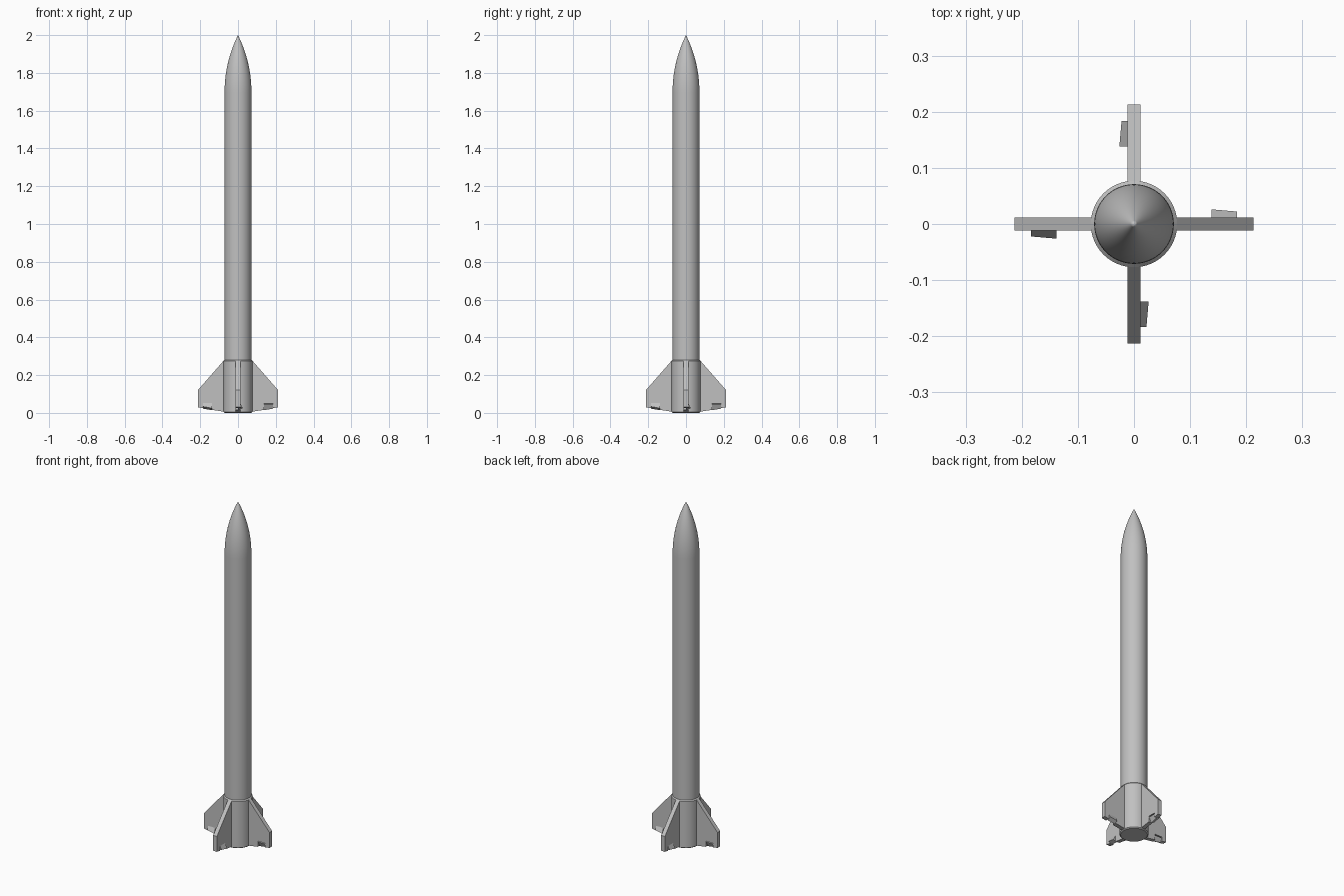
import bpy, bmesh, math
from mathutils import Matrix

cube = bpy.data.objects.get("Cube")
if cube:
    bpy.data.objects.remove(cube, do_unlink=True)

grey = bpy.data.materials.new("light_grey")
grey.use_nodes = True
colour = (0.53, 0.53, 0.53, 1)
grey.diffuse_color = colour
grey.node_tree.nodes["Principled BSDF"].inputs["Base Color"].default_value = colour

BODY_R, SLEEVE_R, FIN_R = 0.071, 0.077, 0.213
NOSE_Z, TOP_Z = 1.70, 2.0
HALF_T = 0.012
HINGE_Z, FLAP_IN, FLAP_OUT = 0.05, 0.137, 0.185
FLAP_ANGLE = math.radians(27)


def add_object(name, bm, smooth=False):
    bmesh.ops.recalc_face_normals(bm, faces=bm.faces)
    mesh = bpy.data.meshes.new(name)
    bm.to_mesh(mesh)
    bm.free()
    mesh.materials.append(grey)
    obj = bpy.data.objects.new(name, mesh)
    bpy.context.collection.objects.link(obj)
    if smooth:
        bpy.ops.object.select_all(action='DESELECT')
        obj.select_set(True)
        bpy.context.view_layer.objects.active = obj
        bpy.ops.object.shade_smooth_by_angle(angle=math.radians(30))
    return obj


def lathe(name, profile, steps=64):
    """Spin a closed (radius, z) outline around the vertical axis."""
    bm = bmesh.new()
    verts = [bm.verts.new((r, 0, z)) for r, z in profile]
    edges = [bm.edges.new(pair) for pair in zip(verts, verts[1:])]
    bmesh.ops.spin(bm, geom=verts + edges, cent=(0, 0, 0), axis=(0, 0, 1),
                   angle=math.tau, steps=steps)
    bmesh.ops.remove_doubles(bm, verts=bm.verts, dist=1e-5)
    return add_object(name, bm, smooth=True)


def plate(name, outline, half, transform):
    """Extrude an (x, z) outline to a plate centred on y = 0."""
    bm = bmesh.new()
    face = bm.faces.new([bm.verts.new((x, -half, z)) for x, z in outline])
    side = bmesh.ops.extrude_face_region(bm, geom=[face])["geom"]
    moved = [g for g in side if isinstance(g, bmesh.types.BMVert)]
    bmesh.ops.translate(bm, verts=moved, vec=(0, 2 * half, 0))
    bmesh.ops.transform(bm, matrix=transform, verts=bm.verts)
    return add_object(name, bm)


def fin_bottom(x):
    """Height of the sloping lower fin edge."""
    return 0.005 + 0.025 * (x - SLEEVE_R) / (FIN_R - SLEEVE_R)


# Body tube
lathe("body_tube", [(0, 0.001), (BODY_R, 0.001), (BODY_R, NOSE_Z)])

# Ogive nose cone
length = TOP_Z - NOSE_Z
arc_r = (BODY_R ** 2 + length ** 2) / (2 * BODY_R)
nose = []
for i in range(25):
    h = length * i / 24
    nose.append((max(0, math.sqrt(arc_r ** 2 - h ** 2) + BODY_R - arc_r), NOSE_Z + h))
lathe("nose_cone", nose)

# Fin sleeve with chamfered ends
lathe("fin_sleeve", [(0, 0), (BODY_R, 0), (SLEEVE_R, 0.005),
                     (SLEEVE_R, 0.275), (BODY_R, 0.281)])

# Four notched fins, each with a deflected control flap
fin_outline = [
    (BODY_R - 0.005, 0.005), (FLAP_IN, fin_bottom(FLAP_IN)),
    (FLAP_IN, HINGE_Z), (FLAP_OUT, HINGE_Z),
    (FLAP_OUT, fin_bottom(FLAP_OUT)), (FIN_R, 0.03),
    (FIN_R, 0.12), (SLEEVE_R, 0.275), (BODY_R - 0.005, 0.275)]
flap_outline = [
    (FLAP_IN + 0.001, fin_bottom(FLAP_IN)), (FLAP_OUT - 0.001, fin_bottom(FLAP_OUT)),
    (FLAP_OUT - 0.001, HINGE_Z), (FLAP_IN + 0.001, HINGE_Z)]
hinge = (Matrix.Translation((0, 0, HINGE_Z)) @ Matrix.Rotation(FLAP_ANGLE, 4, 'X')
         @ Matrix.Translation((0, 0, -HINGE_Z)))
for i, side in enumerate(("left", "back", "right", "front")):
    turn = Matrix.Rotation(i * math.pi / 2, 4, 'Z')
    plate(side + "_fin", fin_outline, HALF_T, turn)
    plate(side + "_flap", flap_outline, HALF_T, turn @ hinge)
